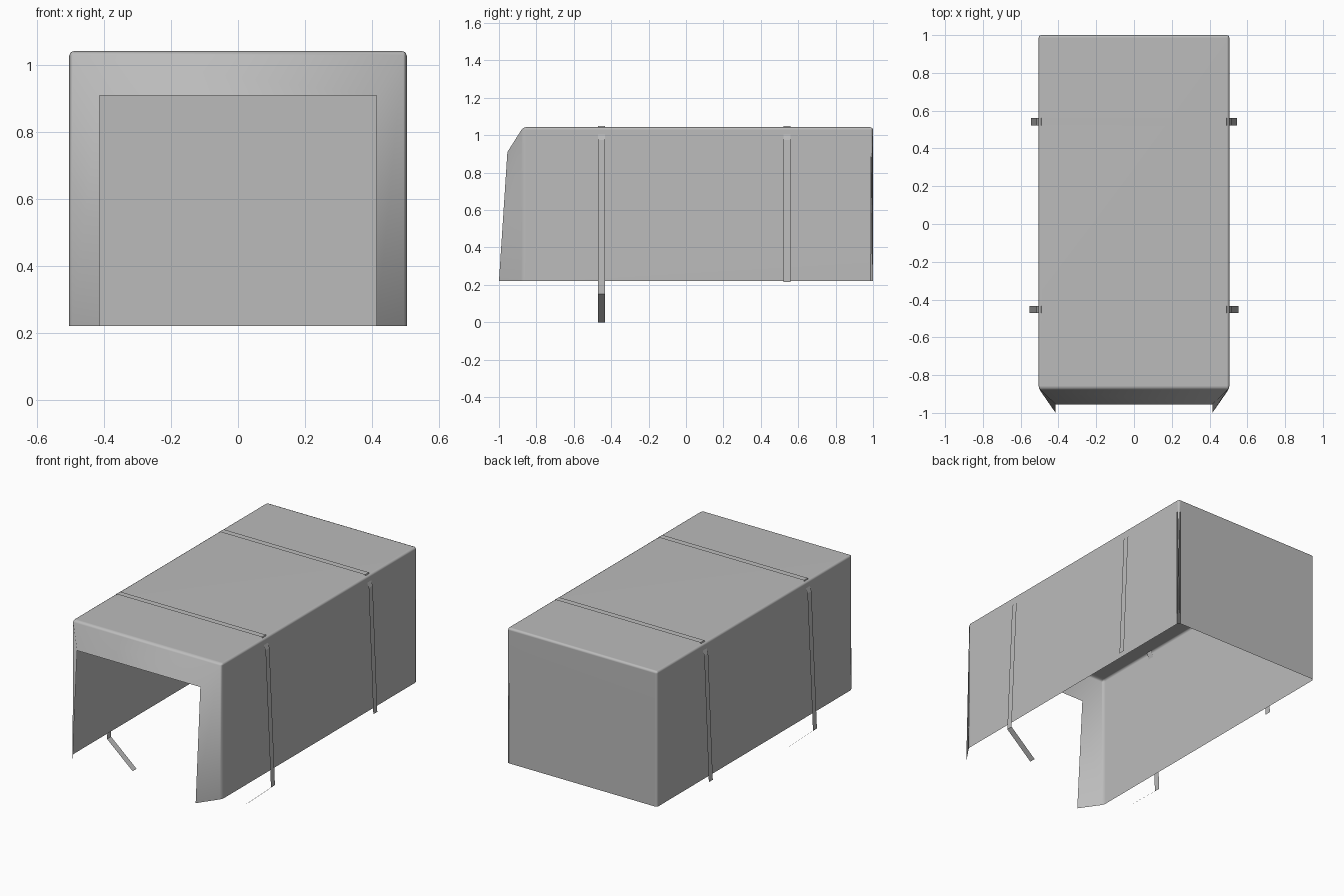
import bpy
import bmesh

old = bpy.data.objects.get("Cube")
if old:
    bpy.data.objects.remove(old, do_unlink=True)

# One plain grey for the cover and its straps
grey = bpy.data.materials.new("canvas_grey")
grey.use_nodes = True
colour = (0.5, 0.5, 0.5, 1)
grey.diffuse_color = colour
bsdf = grey.node_tree.nodes["Principled BSDF"]
bsdf.inputs["Base Color"].default_value = colour
bsdf.inputs["Roughness"].default_value = 0.8

HALF, BOTTOM, TOP = 0.505, 0.22, 1.043
FRONT, BACK = -0.87, 1.0


def finish(name, bm):
    bmesh.ops.recalc_face_normals(bm, faces=bm.faces[:])
    mesh = bpy.data.meshes.new(name)
    bm.to_mesh(mesh)
    bm.free()
    mesh.materials.append(grey)
    obj = bpy.data.objects.new(name, mesh)
    bpy.context.collection.objects.link(obj)
    return obj


def arch(bm, half, top, y_low, y_high):
    """Upside-down U of four points, from right foot to left foot."""
    points = [(-half, y_low, BOTTOM), (-half, y_high, top),
              (half, y_high, top), (half, y_low, BOTTOM)]
    return [bm.verts.new(p) for p in points]


def bridge(bm, a, b):
    for i in range(len(a) - 1):
        bm.faces.new((a[i], a[i + 1], b[i + 1], b[i]))


# Cover: open-bottomed sheet box with a lip folded in around the front opening
bm = bmesh.new()
rear = arch(bm, HALF, TOP, BACK, BACK)
front = arch(bm, HALF, TOP, FRONT, FRONT)
lip = arch(bm, 0.415, 0.91, -1.0, -0.955)
bridge(bm, rear, front)
bridge(bm, front, lip)
bm.faces.new(rear)
diagonals = {frozenset((front[i], lip[i])) for i in (1, 2)}
folds = [e for e in bm.edges
         if len(e.link_faces) == 2 and frozenset(e.verts) not in diagonals]
bmesh.ops.bevel(bm, geom=folds, offset=0.014, segments=2, profile=0.5,
                affect='EDGES')
cover = finish("cover", bm)
bpy.context.view_layer.objects.active = cover
cover.select_set(True)
bpy.ops.object.shade_smooth_by_angle(angle=1.3)
weighted = cover.modifiers.new("weighted_normals", 'WEIGHTED_NORMAL')
weighted.keep_sharp = True


# Straps: flat ribbons over the top, hanging clear of the sides
def strap(name, y, side, width=0.038):
    path = [(0.49, 1.049), (0.515, 0.975)] + side
    path = [(-x, z) for x, z in reversed(path)] + path
    bm = bmesh.new()
    edges = [[bm.verts.new((x, y + s * width / 2, z)) for x, z in path]
             for s in (-1, 1)]
    bridge(bm, *edges)
    return finish(name, bm)


strap("front_strap", -0.452, [(0.552, 0.15), (0.38, 0.0)])
strap("back_strap", 0.541, [(0.546, 0.215)])
